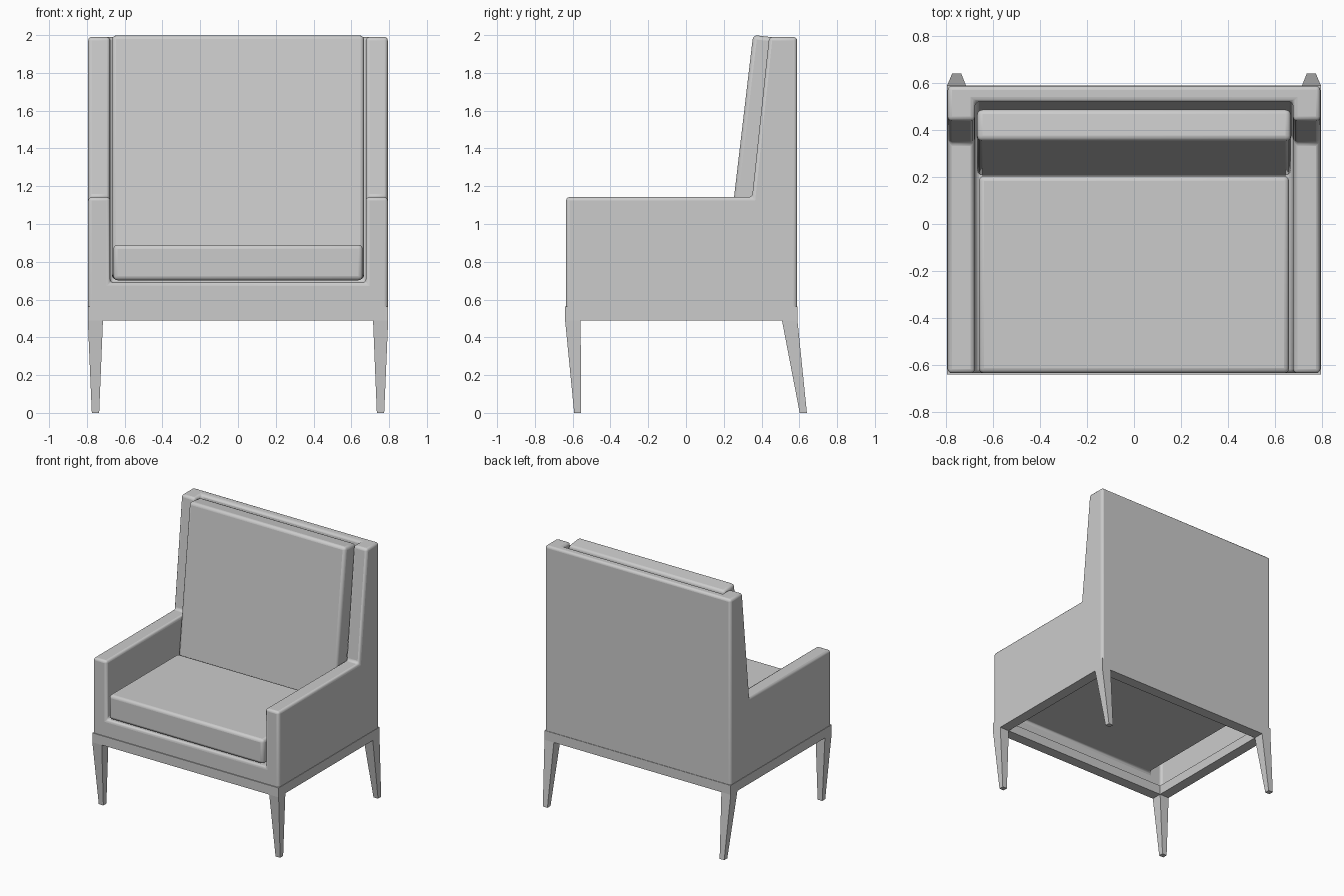
import bpy, bmesh
from math import radians
from mathutils import Matrix

if "Cube" in bpy.data.objects:
    bpy.data.objects.remove(bpy.data.objects["Cube"])


def finish(name, bm, bevel=0.0, segments=2):
    bmesh.ops.recalc_face_normals(bm, faces=bm.faces[:])
    mesh = bpy.data.meshes.new(name)
    bm.to_mesh(mesh)
    bm.free()
    ob = bpy.data.objects.new(name, mesh)
    bpy.context.collection.objects.link(ob)
    if bevel:
        m = ob.modifiers.new("soft_edges", 'BEVEL')
        m.width = bevel
        m.segments = segments
        m.limit_method = 'ANGLE'
        m.angle_limit = radians(30)
    bpy.ops.object.select_all(action='DESELECT')
    bpy.context.view_layer.objects.active = ob
    ob.select_set(True)
    bpy.ops.object.shade_smooth_by_angle(angle=radians(35))
    return ob


def cushion(name, center, size, tilt=0.0):
    bm = bmesh.new()
    mat = (Matrix.Translation(center) @ Matrix.Rotation(tilt, 4, 'X')
           @ Matrix.Diagonal((*size, 1)))
    bmesh.ops.create_cube(bm, size=1, matrix=mat)
    return finish(name, bm, 0.022, 3)


def frustum(name, top, bottom, z1, z0):
    """Tapered post between two rectangles given as x0, x1, y0, y1."""
    bm = bmesh.new()
    loops = []
    for (x0, x1, y0, y1), z in ((bottom, z0), (top, z1)):
        loops.append([bm.verts.new((x, y, z)) for x, y in
                      ((x0, y0), (x1, y0), (x1, y1), (x0, y1))])
    b, t = loops
    bm.faces.new(b)
    bm.faces.new(t)
    for i in range(4):
        j = (i + 1) % 4
        bm.faces.new((b[i], b[j], t[j], t[i]))
    return finish(name, bm)


# Upholstered body: one shell with arms, floor and back, open underneath
outer_pts = [(-.635, .563), (-.635, 1.142), (.35, 1.142), (.44, 1.99), (.588, 1.99), (.588, .563)]
inner_pts = [(-.635, .69), (-.635, 1.142), (.35, 1.142), (.44, 1.99), (.522, 1.99), (.38, .69)]
bm = bmesh.new()
OL, OR = [[bm.verts.new((s * .793, y, z)) for y, z in outer_pts] for s in (-1, 1)]
IL, IR = [[bm.verts.new((s * .677, y, z)) for y, z in inner_pts] for s in (-1, 1)]
for o, i in ((OL, IL), (OR, IR)):
    bm.faces.new(o)
    bm.faces.new(i)
    bm.faces.new((o[1], o[2], i[2], i[1]))
    bm.faces.new((o[2], o[3], i[3], i[2]))
bm.faces.new((OL[0], OR[0], OR[1], IR[1], IR[0], IL[0], IL[1], OL[1]))
bm.faces.new((OL[3], OL[4], OR[4], OR[3], IR[3], IR[4], IL[4], IL[3]))
bm.faces.new((OL[4], OR[4], OR[5], OL[5]))
bm.faces.new((IL[0], IR[0], IR[5], IL[5]))
bm.faces.new((IL[5], IR[5], IR[4], IL[4]))
finish("armchair_body", bm, 0.018, 3)

# Loose cushions
cushion("seat_cushion", (0, -.215, .796), (1.32, .84, .188))
cushion("back_cushion", (0, .347, 1.352), (1.335, .135, 1.29), -.117)

# Base frame: mitred ring of four rails
bm = bmesh.new()
rings = []
for x, y0, y1, z in ((.795, -.64, .59, .49), (.795, -.64, .59, .562),
                     (.715, -.558, .508, .562), (.715, -.558, .508, .49)):
    rings.append([bm.verts.new(p) for p in
                  ((-x, y0, z), (x, y0, z), (x, y1, z), (-x, y1, z))])
for k in range(4):
    a, b = rings[k], rings[(k + 1) % 4]
    for i in range(4):
        j = (i + 1) % 4
        bm.faces.new((a[i], a[j], b[j], b[i]))
finish("base_frame", bm)

# Tapered legs, the rear pair splayed backwards
for side, s in (("left", -1), ("right", 1)):
    tx = sorted((s * .715, s * .795))
    bx = sorted((s * .735, s * .774))
    frustum("front_leg_" + side, (*tx, -.64, -.558), (*bx, -.592, -.555), .49, 0)
    frustum("rear_leg_" + side, (*tx, .508, .59), (*bx, .602, .64), .49, 0)
